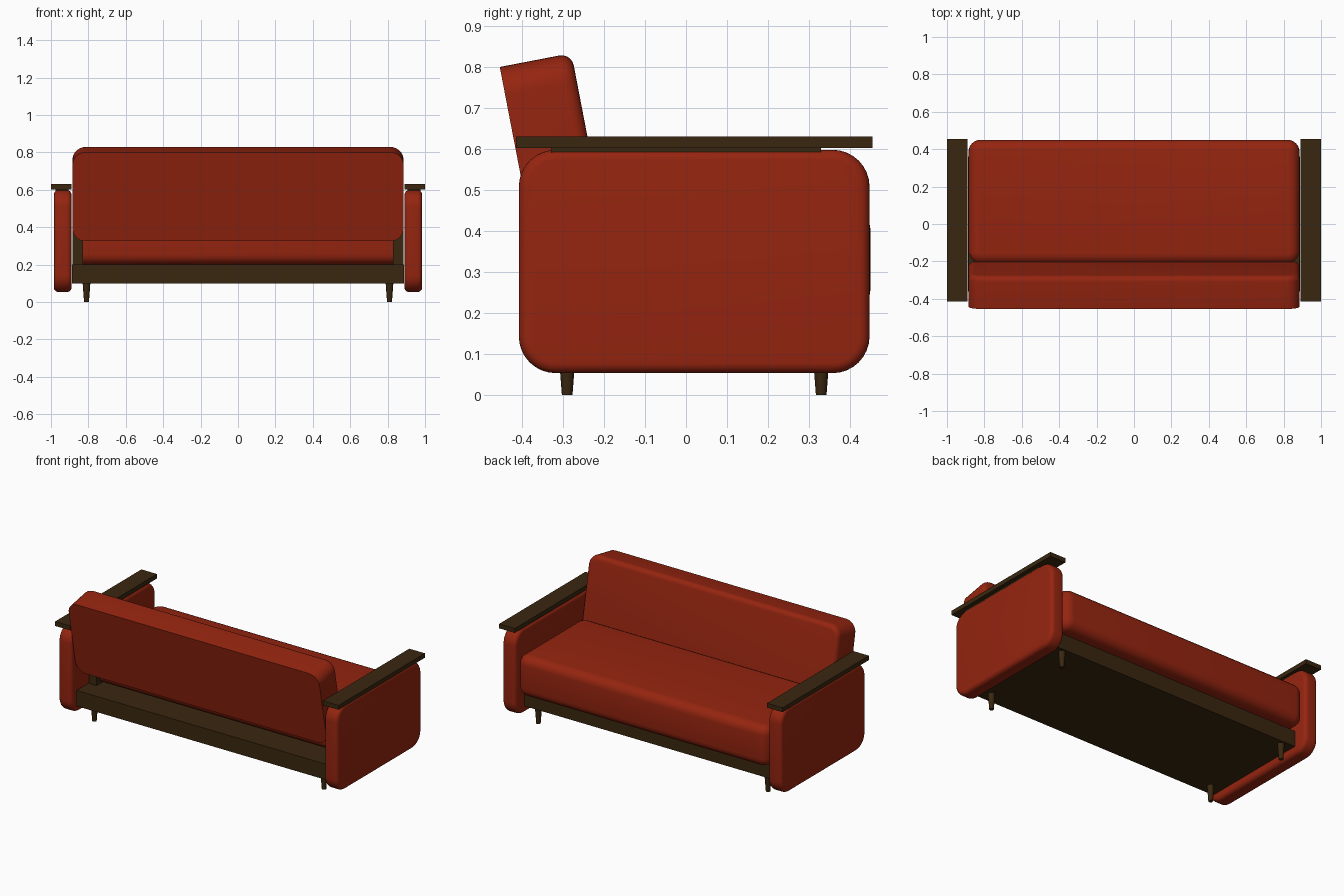
import bpy, bmesh, math
from mathutils import Matrix, Vector

if "Cube" in bpy.data.objects:
    bpy.data.objects.remove(bpy.data.objects["Cube"])


def material(name, rgb):
    m = bpy.data.materials.new(name)
    m.diffuse_color = (*rgb, 1)
    m.use_nodes = True
    m.node_tree.nodes["Principled BSDF"].inputs["Base Color"].default_value = m.diffuse_color
    return m


RED = material("red fabric", (0.30, 0.018, 0.005))
WOOD = material("dark wood", (0.042, 0.020, 0.005))


def finish(bm, name, mat, smooth=False):
    bmesh.ops.recalc_face_normals(bm, faces=bm.faces[:])
    me = bpy.data.meshes.new(name)
    bm.to_mesh(me)
    bm.free()
    me.materials.append(mat)
    ob = bpy.data.objects.new(name, me)
    bpy.context.collection.objects.link(ob)
    if smooth:
        bpy.ops.object.select_all(action='DESELECT')
        ob.select_set(True)
        bpy.context.view_layer.objects.active = ob
        bpy.ops.object.shade_smooth_by_angle(angle=math.radians(35))
    return ob


def box_bm(lo, hi):
    bm = bmesh.new()
    bmesh.ops.create_cube(bm, size=1)
    lo, hi = Vector(lo), Vector(hi)
    for v in bm.verts:
        v.co = Vector([lo[i] + (v.co[i] + 0.5) * (hi[i] - lo[i]) for i in range(3)])
    return bm


def box(name, lo, hi):
    return finish(box_bm(lo, hi), name, WOOD)


def cushion(name, lo, hi, axis, corner, rim, sides=(-1, 1)):
    """Rounded slab: corners rounded around one axis, then the rims softened."""
    bm = box_bm(lo, hi)
    along = [e for e in bm.edges
             if abs((e.verts[1].co - e.verts[0].co).normalized()[axis]) > 0.9]
    bmesh.ops.bevel(bm, geom=along, offset=corner, offset_type='OFFSET',
                    segments=8, profile=0.5, affect='EDGES')
    bm.normal_update()
    mid = (lo[axis] + hi[axis]) / 2
    rims = set()
    for f in bm.faces:
        if abs(f.normal[axis]) > 0.9:
            if (1 if f.calc_center_median()[axis] > mid else -1) in sides:
                rims.update(f.edges)
    bmesh.ops.bevel(bm, geom=list(rims), offset=rim, offset_type='OFFSET',
                    segments=5, profile=0.5, affect='EDGES')
    return finish(bm, name, RED, True)


# base frame
box("base_frame", (-0.887, -0.36, 0.10), (0.887, 0.36, 0.20))

# seat cushion overhanging the frame in front
cushion("seat", (-0.885, -0.215, 0.20), (0.885, 0.45, 0.46), 2, 0.065, 0.055)

# tilted backrest, flat at the rear
back = cushion("backrest", (-0.885, 0, 0), (0.885, 0.178, 0.484), 1, 0.07, 0.03, (1,))
back.data.transform(Matrix.Translation((0, -0.363, 0.325))
                    @ Matrix.Rotation(math.radians(10.9), 4, 'X'))

for s, side in ((-1, "left"), (1, "right")):
    def span(a, b):
        return sorted((s * a, s * b))

    # upholstered arm panel
    x = span(0.89, 0.985)
    cushion(side + "_arm", (x[0], -0.408, 0.053), (x[1], 0.448, 0.598), 0, 0.09, 0.025)
    # wooden arm board and its spacer
    x = span(0.89, 1.0)
    box(side + "_arm_board", (x[0], -0.415, 0.602), (x[1], 0.455, 0.63))
    x = span(0.905, 0.975)
    box(side + "_arm_spacer", (x[0], -0.33, 0.58), (x[1], 0.33, 0.604))
    # bracket between seat and backrest
    x = span(0.83, 0.884)
    box(side + "_back_bracket", (x[0], -0.24, 0.19), (x[1], -0.16, 0.43))
    # tapered legs
    for y, end in ((-0.29, "rear"), (0.33, "front")):
        bm = bmesh.new()
        bmesh.ops.create_cone(bm, cap_ends=True, segments=24, radius1=0.013,
                              radius2=0.021, depth=0.105,
                              matrix=Matrix.Translation((s * 0.81, y, 0.0525)))
        finish(bm, side + "_" + end + "_leg", WOOD, True)
